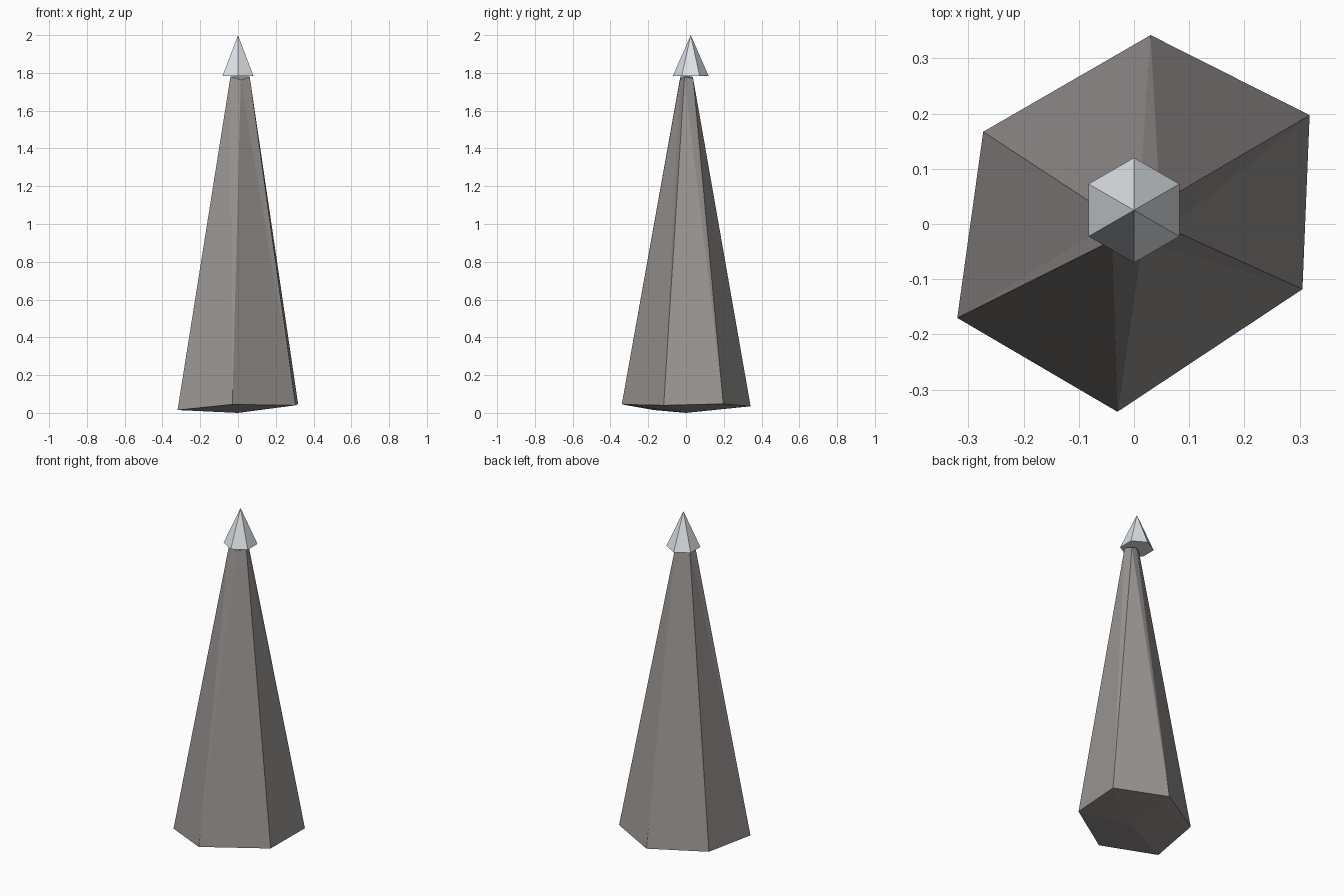
import bpy, bmesh, math

if "Cube" in bpy.data.objects:
    bpy.data.objects.remove(bpy.data.objects["Cube"])


def material(name, rgb):
    m = bpy.data.materials.new(name)
    m.diffuse_color = (*rgb, 1)
    m.use_nodes = True
    m.node_tree.nodes["Principled BSDF"].inputs["Base Color"].default_value = m.diffuse_color
    return m


def finish(bm, name, mat):
    bmesh.ops.recalc_face_normals(bm, faces=bm.faces)
    me = bpy.data.meshes.new(name)
    bm.to_mesh(me)
    bm.free()
    me.materials.append(mat)
    ob = bpy.data.objects.new(name, me)
    bpy.context.collection.objects.link(ob)
    return ob


# Rough six-sided stone spike: irregular lower and upper rings, each closed by a fan
lower = [(-.32, -.17, .015), (-.03, -.34, .045), (.305, -.118, .04),
         (.318, .197, .048), (.03, .342, .035), (-.273, .167, .03)]
upper = [(-.04, -.03, 1.78), (.015, -.032, 1.762), (.062, -.008, 1.78),
         (.047, .038, 1.77), (.01, .035, 1.78), (-.03, .008, 1.78)]
bm = bmesh.new()
lo = [bm.verts.new(p) for p in lower]
up = [bm.verts.new(p) for p in upper]
foot = bm.verts.new((0, 0, 0))
crown = bm.verts.new((.01, .005, 1.785))
for i in range(6):
    j = (i + 1) % 6
    bm.faces.new((lo[j], lo[i], foot))
    bm.faces.new((up[i], up[j], crown))
    bm.faces.new((lo[i], lo[j], up[i]))
    bm.faces.new((lo[j], up[j], up[i]))
# Right-hand side folds along the other diagonal
edge = bm.edges.get((lo[3], up[2]))
if edge is None:
    bmesh.ops.rotate_edges(bm, edges=[bm.edges.get((lo[2], up[3]))])
finish(bm, "stone_spike", material("stone", (.32, .30, .29)))

# Pale six-sided pointed tip, slightly off centre
bm = bmesh.new()
ring = [bm.verts.new((.095 * math.cos(a), .025 + .095 * math.sin(a), 1.783))
        for a in (math.radians(30 + 60 * k) for k in range(6))]
apex = bm.verts.new((0, .025, 2))
bm.faces.new(ring)
for i in range(6):
    bm.faces.new((ring[i], ring[(i + 1) % 6], apex))
finish(bm, "pointed_tip", material("pale_tip", (.74, .77, .80)))
